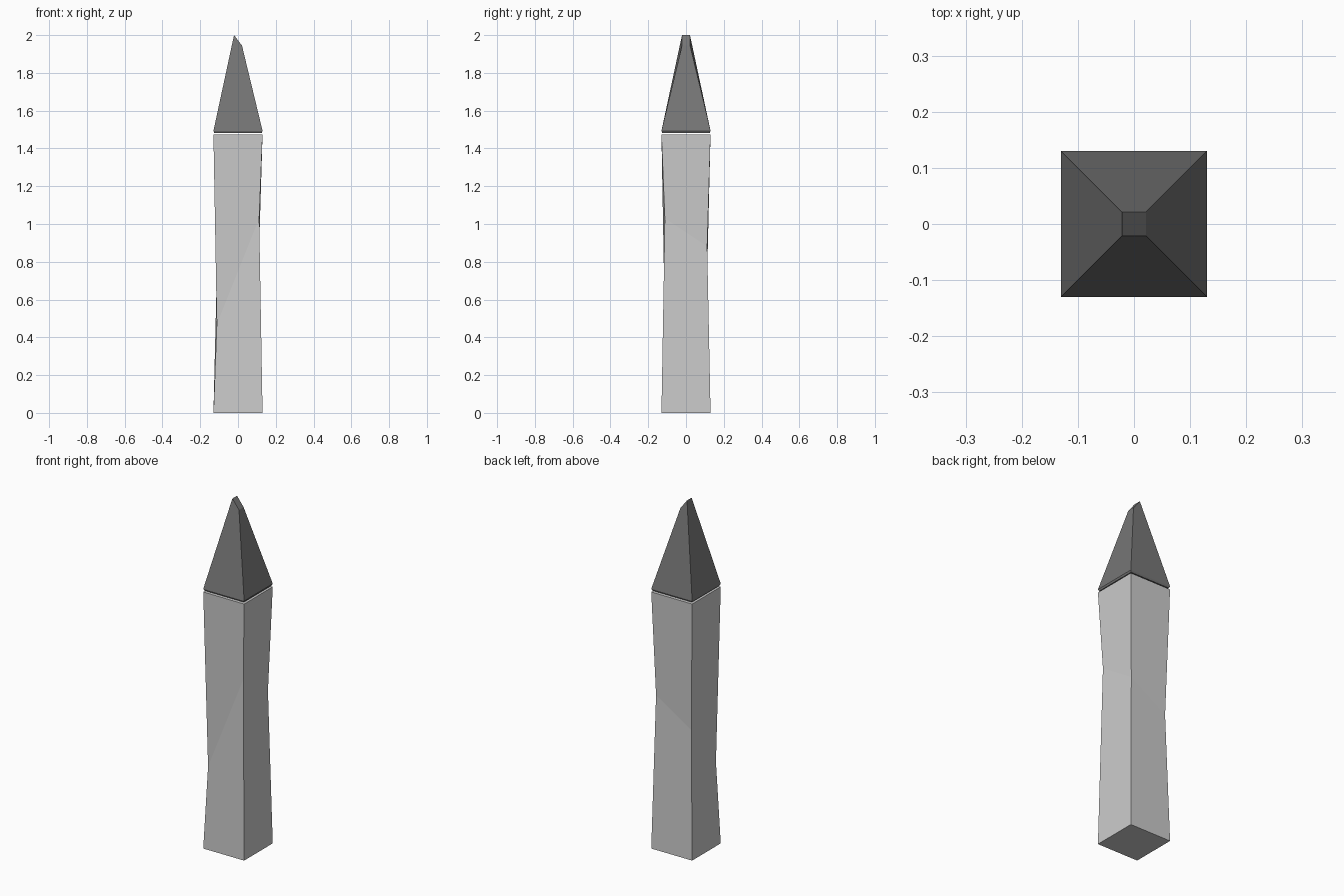
import bpy, bmesh

if "Cube" in bpy.data.objects:
    bpy.data.objects.remove(bpy.data.objects["Cube"])

CORNERS = [(-1, -1), (1, -1), (1, 1), (-1, 1)]


def loft(name, rings, shade):
    """Skin a stack of four-sided rings and close both ends."""
    bm = bmesh.new()
    loops = [[bm.verts.new(p) for p in ring] for ring in rings]
    for low, high in zip(loops, loops[1:]):
        for i in range(4):
            j = (i + 1) % 4
            bm.faces.new((low[i], low[j], high[j], high[i]))
    bm.faces.new(loops[0][::-1])
    bm.faces.new(loops[-1])
    bmesh.ops.recalc_face_normals(bm, faces=bm.faces)
    mesh = bpy.data.meshes.new(name)
    bm.to_mesh(mesh)
    bm.free()
    mat = bpy.data.materials.new(name + "_grey")
    mat.diffuse_color = (shade, shade, shade, 1)
    mat.use_nodes = True
    mat.node_tree.nodes["Principled BSDF"].inputs["Base Color"].default_value = mat.diffuse_color
    mesh.materials.append(mat)
    obj = bpy.data.objects.new(name, mesh)
    bpy.context.collection.objects.link(obj)
    return obj


def ring(half, heights):
    return [(x * half, y * half, z) for (x, y), z in zip(CORNERS, heights)]


# Post: square shaft, each corner pinched in at its own height
loft("post", [
    ring(0.13, [0] * 4),
    ring(0.112, [0.47, 1.03, 0.88, 0.74]),
    ring(0.13, [1.475] * 4),
], 0.55)

# Spike: undercut base floating just above the post, slanted chopped tip
loft("spike_tip", [
    ring(0.126, [1.483] * 4),
    ring(0.13, [1.493] * 4),
    ring(0.021, [2.0, 1.945, 1.945, 2.0]),
], 0.18)
